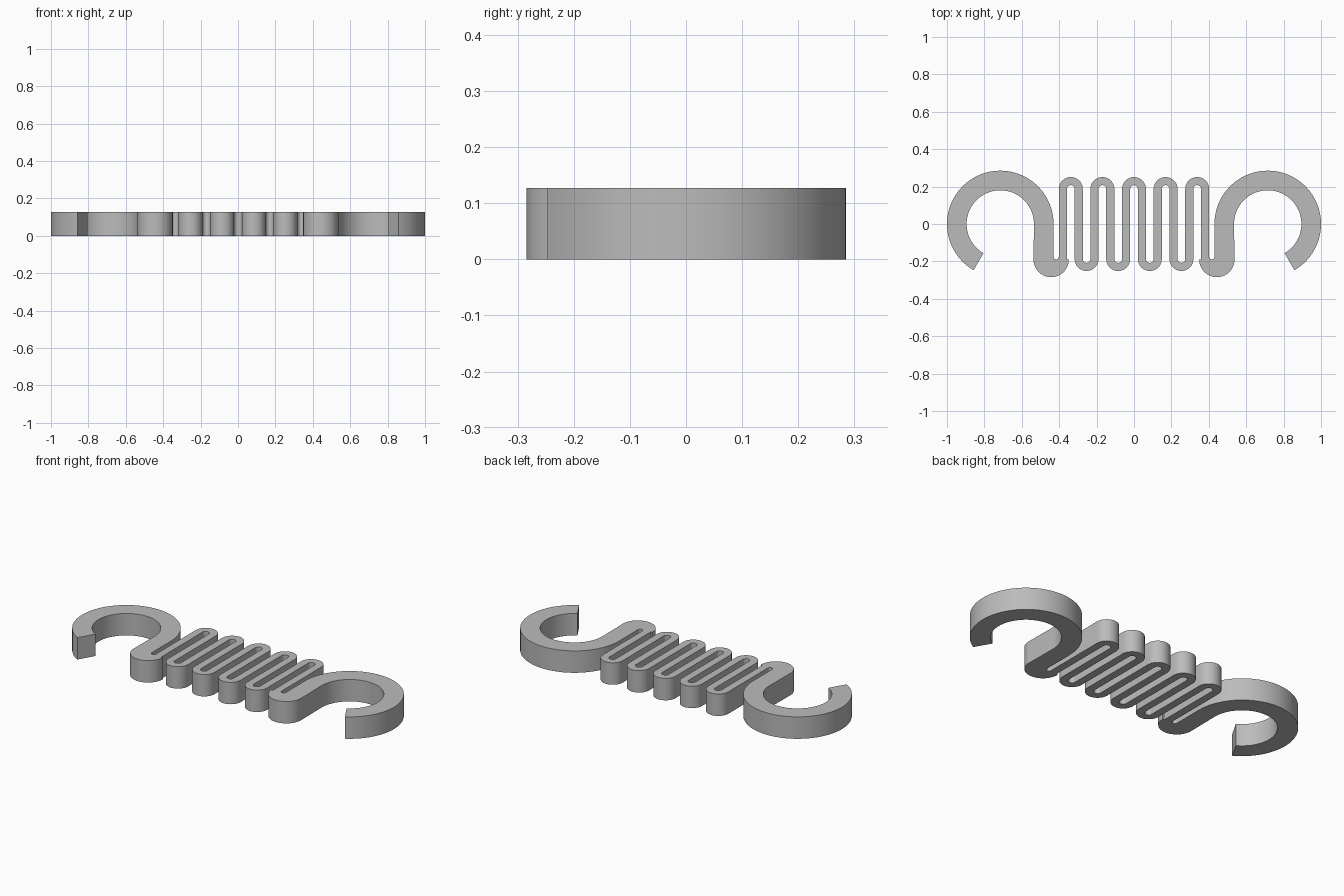
import bpy
import bmesh
from math import cos, sin, radians

cube = bpy.data.objects.get("Cube")
if cube:
    bpy.data.objects.remove(cube, do_unlink=True)

HEIGHT = 0.127
PITCH = 0.169          # distance between spring loops
LOOP_Y = 0.187         # centre height of the loop bends
R_OUT, R_IN = 0.064, 0.0205
HOOK_X = 0.715


def arc(cx, cy, r, start, end, steps):
    """Points along a circular arc, angles in degrees."""
    angles = [radians(start + (end - start) * i / steps) for i in range(steps + 1)]
    return [(cx + r * cos(a), cy + r * sin(a)) for a in angles]


def spring_edge(r_top, r_bottom):
    """One side of the serpentine strip, left to right."""
    pts = []
    for i in range(-2, 3):
        pts += arc(i * PITCH, LOOP_Y, r_top, 180, 0, 20)
        if i < 2:
            pts += arc((i + 0.5) * PITCH, -LOOP_Y, r_bottom, 180, 360, 20)
    return pts


def mirrored(pts):
    return [(-x, y) for x, y in reversed(pts)]


# Outer side of the hook, then the narrow slot beside the first spring leg
hook_outer = arc(-HOOK_X, 0, 0.285, 240, 0, 64) + arc(-0.416, -0.175, 0.014, 180, 360, 12)
# Inner side of the hook, the thick rounded foot and its small step
hook_inner = arc(-HOOK_X, 0, 0.18, 240, 0, 64) + arc(-0.443, -0.19, 0.0943, 180, 360, 28)
hook_inner.append((-2 * PITCH - R_IN, -0.19))

upper = hook_outer + spring_edge(R_OUT, R_IN) + mirrored(hook_outer)
lower = hook_inner + spring_edge(R_IN, R_OUT) + mirrored(hook_inner)
outline = upper + lower[::-1]

# Extrude the flat outline into the solid body
bm = bmesh.new()
base = bm.faces.new([bm.verts.new((x, y, 0)) for x, y in outline])
solid = bmesh.ops.extrude_face_region(bm, geom=[base], use_keep_orig=True)
top = [v for v in solid["geom"] if isinstance(v, bmesh.types.BMVert)]
bmesh.ops.translate(bm, verts=top, vec=(0, 0, HEIGHT))
bmesh.ops.recalc_face_normals(bm, faces=bm.faces)
caps = [f for f in bm.faces if len(f.verts) > 4]
bmesh.ops.triangulate(bm, faces=caps, ngon_method='EAR_CLIP')

mesh = bpy.data.meshes.new("spring_hook")
bm.to_mesh(mesh)
bm.free()
body = bpy.data.objects.new("spring_hook", mesh)
bpy.context.collection.objects.link(body)

# Plain grey finish
grey = bpy.data.materials.new("grey")
grey.use_nodes = True
colour = (0.5, 0.5, 0.5, 1)
grey.diffuse_color = colour
grey.node_tree.nodes["Principled BSDF"].inputs["Base Color"].default_value = colour
mesh.materials.append(grey)

bpy.context.view_layer.objects.active = body
body.select_set(True)
bpy.ops.object.shade_smooth_by_angle(angle=radians(30))
